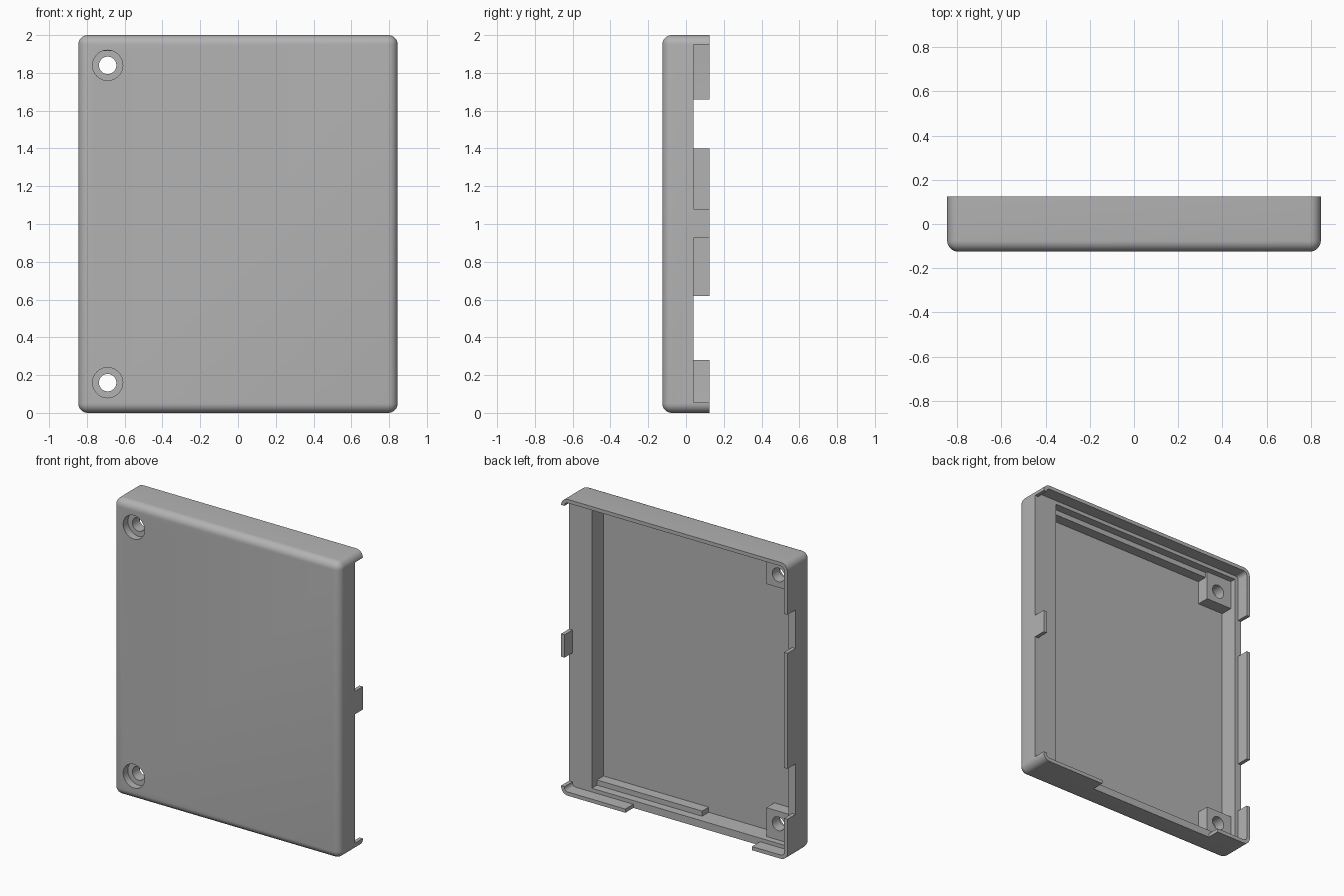
import bpy, bmesh, math
from mathutils import Matrix, Vector

cube = bpy.data.objects.get("Cube")
if cube:
    bpy.data.objects.remove(cube, do_unlink=True)

GREY = (0.45, 0.45, 0.45)
grey = bpy.data.materials.new("plain grey")
grey.use_nodes = True
grey.diffuse_color = (*GREY, 1)
grey.node_tree.nodes["Principled BSDF"].inputs["Base Color"].default_value = (*GREY, 1)

HALF_W, FRONT, BACK, RIM = 0.845, -0.125, 0.125, 0.04
FLOOR, WALL, LIP, ROUND = -0.085, 0.05, 0.025, 0.05
HOLE_X, HOLE_ZS = -0.69, (0.16, 1.84)


def finish(name, bm):
    mesh = bpy.data.meshes.new(name)
    bmesh.ops.recalc_face_normals(bm, faces=bm.faces)
    bm.to_mesh(mesh)
    bm.free()
    mesh.materials.append(grey)
    obj = bpy.data.objects.new(name, mesh)
    bpy.context.collection.objects.link(obj)
    return obj


def box(name, xs, ys, zs, radius=0, pick=None):
    """Box from ranges, rounding the edges that pick accepts."""
    bm = bmesh.new()
    bmesh.ops.create_cube(bm, size=1)
    for v in bm.verts:
        v.co = Vector([r[0] if c < 0 else r[1] for c, r in zip(v.co, (xs, ys, zs))])
    if radius:
        bmesh.ops.bevel(bm, geom=[e for e in bm.edges if pick(e)], offset=radius,
                        segments=8, profile=0.5, affect='EDGES')
    return finish(name, bm)


def cylinder(name, radius, ys, z):
    bm = bmesh.new()
    turn = Matrix.Translation((HOLE_X, sum(ys) / 2, z)) @ Matrix.Rotation(math.pi / 2, 4, 'X')
    bmesh.ops.create_cone(bm, cap_ends=True, segments=48, radius1=radius, radius2=radius,
                          depth=ys[1] - ys[0], matrix=turn)
    return finish(name, bm)


def carve(obj, cutters):
    bpy.context.view_layer.objects.active = obj
    for c in cutters:
        c.hide_render = True
        mod = obj.modifiers.new(c.name, 'BOOLEAN')
        mod.operation, mod.solver, mod.object = 'DIFFERENCE', 'EXACT', c
        bpy.ops.object.modifier_apply(modifier=mod.name)


def along_y(e):
    a, b = e.verts
    return abs(a.co.y - b.co.y) > 0.01


# Outer shell, rounded everywhere except at the open back
shell = box("case_shell", (-HALF_W, HALF_W), (FRONT, BACK), (0, 2), ROUND,
            lambda e: min(v.co.y for v in e.verts) < 0)

# Cavity (leaving one thick side) and the recess that leaves a thin lip
inner = HALF_W - LIP
cavity = box("cavity_cutter", (-HALF_W + WALL, 0.675), (FLOOR, 0.3), (WALL, 2 - WALL))
recess = box("recess_cutter", (-inner, inner), (RIM, 0.3), (LIP, 2 - LIP), LIP, along_y)
cutters = [cavity, recess]

# Gaps in the lip: left side, right side and bottom
gaps = [((0.6, 1), (0.055, 0.925)), ((0.6, 1), (1.08, 1.95)),
        ((-1, -0.6), (0.28, 0.62)), ((-1, -0.6), (1.40, 1.66)),
        ((-0.58, 0.365), (-0.1, 0.2))]
for xs, zs in gaps:
    cutters.append(box("lip_gap_cutter", xs, (RIM, 0.3), zs))

# Screw holes with counterbores
hole_cutters = []
for z in HOLE_ZS:
    hole_cutters.append(cylinder("hole_cutter", 0.046, (-0.3, 0.2), z))
    hole_cutters.append(cylinder("counterbore_cutter", 0.08, (-0.3, FRONT + 0.05), z))
carve(shell, cutters + hole_cutters)

# Square screw bosses in the right-hand corners
parts = [shell]
for name, zs in (("bottom_boss", (0.03, 0.245)), ("top_boss", (1.755, 1.97))):
    boss = box(name, (-0.82, -0.60), (-0.1, 0), zs)
    carve(boss, hole_cutters)
    parts.append(boss)

# Inner rails along the bottom and top walls
parts.append(box("bottom_rail", (-0.11, 0.70), (-0.1, -0.015), (0.03, 0.085)))
parts.append(box("top_rail", (-0.82, 0.70), (-0.1, -0.015), (1.915, 1.97)))

for c in cutters + hole_cutters:
    bpy.data.objects.remove(c, do_unlink=True)

# Smooth the rounded edges, keep the corners crisp
bpy.ops.object.select_all(action='DESELECT')
for p in parts:
    p.select_set(True)
bpy.context.view_layer.objects.active = shell
bpy.ops.object.shade_smooth_by_angle(angle=math.radians(30))
